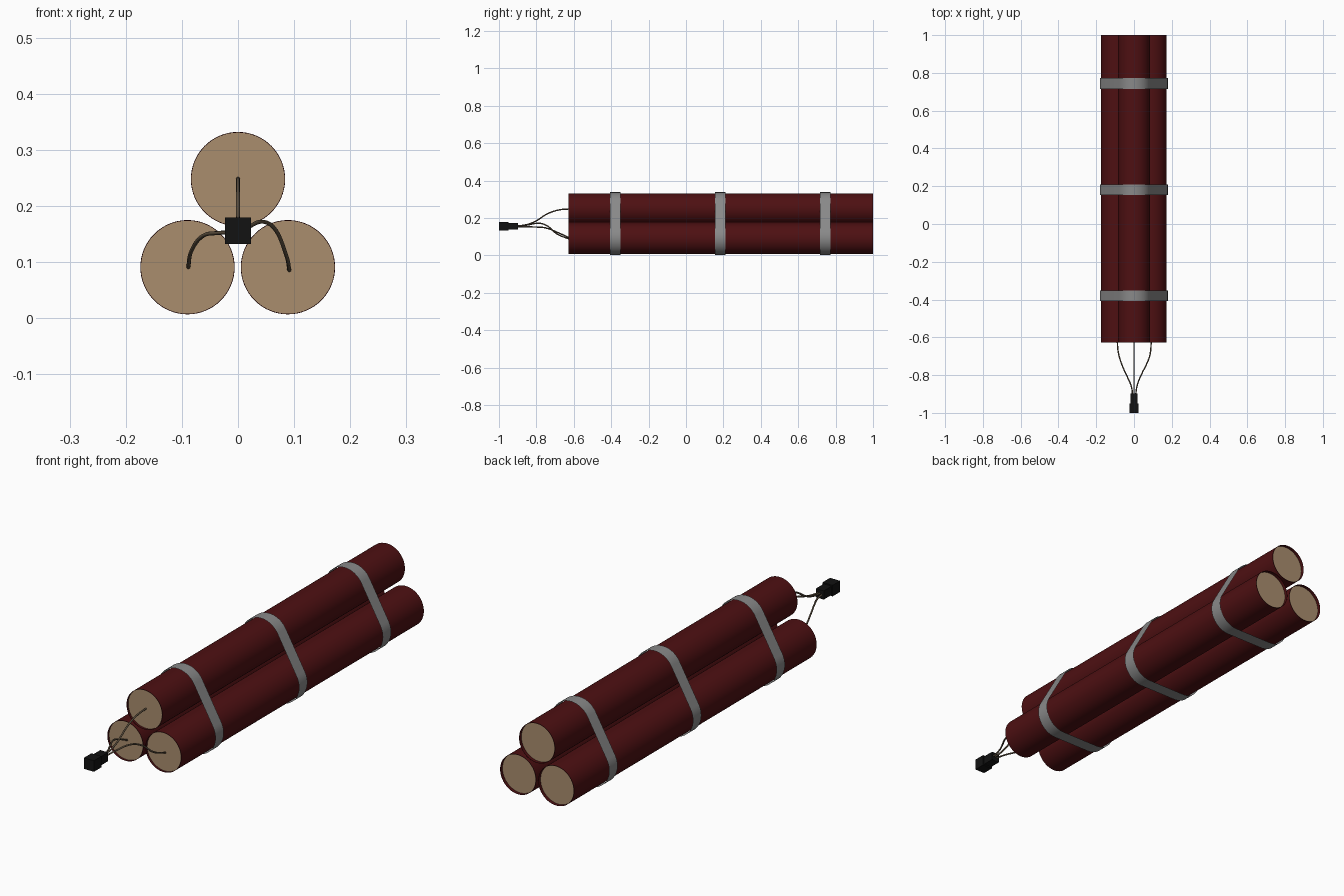
import bpy, bmesh, math
from mathutils import Vector

if "Cube" in bpy.data.objects:
    bpy.data.objects.remove(bpy.data.objects["Cube"])


def material(name, rgb):
    m = bpy.data.materials.new(name)
    m.diffuse_color = (*rgb, 1)
    m.use_nodes = True
    m.node_tree.nodes["Principled BSDF"].inputs["Base Color"].default_value = m.diffuse_color
    return m


RED = material("dark red paper", (0.075, 0.005, 0.006))
TAN = material("tan filling", (0.40, 0.27, 0.155))
GREY = material("grey tape", (0.25, 0.25, 0.25))
WIRE = material("brown wire", (0.11, 0.08, 0.05))
BLACK = material("black plastic", (0.006, 0.006, 0.006))

RADIUS, FRONT, BACK = 0.084, -0.628, 1.0
CENTRES = {"left": (-0.09, 0.091), "right": (0.089, 0.091), "top": (0.0, 0.248)}


def add_object(name, bm, mats, smooth=True):
    bmesh.ops.recalc_face_normals(bm, faces=bm.faces)
    me = bpy.data.meshes.new(name)
    bm.to_mesh(me)
    bm.free()
    ob = bpy.data.objects.new(name, me)
    bpy.context.collection.objects.link(ob)
    for m in mats:
        me.materials.append(m)
    if smooth:
        bpy.ops.object.select_all(action='DESELECT')
        ob.select_set(True)
        bpy.context.view_layer.objects.active = ob
        bpy.ops.object.shade_smooth_by_angle(angle=math.radians(35))
    return ob


def lathe_y(profile, cx, cz, segs=64):
    """Rings of (y, radius) joined along y, capped at both ends."""
    bm = bmesh.new()
    rings = []
    for y, r in profile:
        rings.append([bm.verts.new((cx + r * math.cos(2 * math.pi * i / segs), y,
                                    cz + r * math.sin(2 * math.pi * i / segs)))
                      for i in range(segs)])
    for a, b in zip(rings, rings[1:]):
        for i in range(segs):
            j = (i + 1) % segs
            bm.faces.new((a[i], a[j], b[j], b[i]))
    for ring in (rings[0], rings[-1]):
        bm.faces.new(ring).material_index = 1
    return bm


# Three sticks: thin paper tube with slightly recessed filling at each end
for side, (cx, cz) in CENTRES.items():
    inner = RADIUS - 0.0012
    prof = [(FRONT + 0.01, inner), (FRONT, inner), (FRONT, RADIUS),
            (BACK, RADIUS), (BACK, inner), (BACK - 0.014, inner)]
    add_object(f"{side}_stick", lathe_y(prof, cx, cz), [RED, TAN])

# Three tape bands: thin sheet wrapped around the bundle
band_r = 0.0898
outline = []
for side, start in (("right", -90), ("top", 30), ("left", 150)):
    cx, cz = CENTRES[side]
    for i in range(21):
        a = math.radians(start + 120 * i / 20)
        outline.append((cx + band_r * math.cos(a), cz + band_r * math.sin(a)))
for name, y in (("front_band", -0.379), ("middle_band", 0.182), ("rear_band", 0.744)):
    bm = bmesh.new()
    a = [bm.verts.new((x, y - 0.028, z)) for x, z in outline]
    b = [bm.verts.new((x, y + 0.028, z)) for x, z in outline]
    for i in range(len(a)):
        j = (i + 1) % len(a)
        bm.faces.new((a[i], a[j], b[j], b[i]))
    add_object(name, bm, [GREY])

# Three fuse wires from the stick ends to the connector
WIRES = {
    "top_wire": [(0, -0.61, 0.249), (0, -0.68, 0.243), (0, -0.74, 0.223),
                 (0, -0.81, 0.18), (0, -0.86, 0.163), (0, -0.92, 0.158)],
    "left_wire": [(-0.089, -0.61, 0.088), (-0.083, -0.68, 0.12), (-0.062, -0.75, 0.147),
                  (-0.035, -0.81, 0.152), (-0.014, -0.86, 0.153), (-0.006, -0.92, 0.155)],
    "right_wire": [(0.092, -0.61, 0.083), (0.085, -0.69, 0.115), (0.065, -0.745, 0.16),
                   (0.045, -0.785, 0.172), (0.018, -0.85, 0.162), (0.007, -0.92, 0.156)],
}
for name, pts in WIRES.items():
    cu = bpy.data.curves.new(name, 'CURVE')
    cu.dimensions = '3D'
    cu.bevel_depth = 0.0036
    cu.bevel_resolution = 2
    cu.resolution_u = 8
    sp = cu.splines.new('BEZIER')
    sp.bezier_points.add(len(pts) - 1)
    for bp, p in zip(sp.bezier_points, pts):
        bp.co = p
        bp.handle_left_type = bp.handle_right_type = 'AUTO'
    cu.materials.append(WIRE)
    bpy.context.collection.objects.link(bpy.data.objects.new(name, cu))

# Connector: square head with a narrower sleeve behind it
for name, y0, y1, h in (("connector_head", -1.0, -0.95, 0.0235),
                        ("connector_sleeve", -0.952, -0.898, 0.0185)):
    bm = bmesh.new()
    bmesh.ops.create_cube(bm, size=1)
    for v in bm.verts:
        v.co = Vector((v.co.x * 2 * h, (y0 + y1) / 2 + v.co.y * (y1 - y0),
                       0.156 + v.co.z * 2 * h))
    add_object(name, bm, [BLACK], smooth=False)
